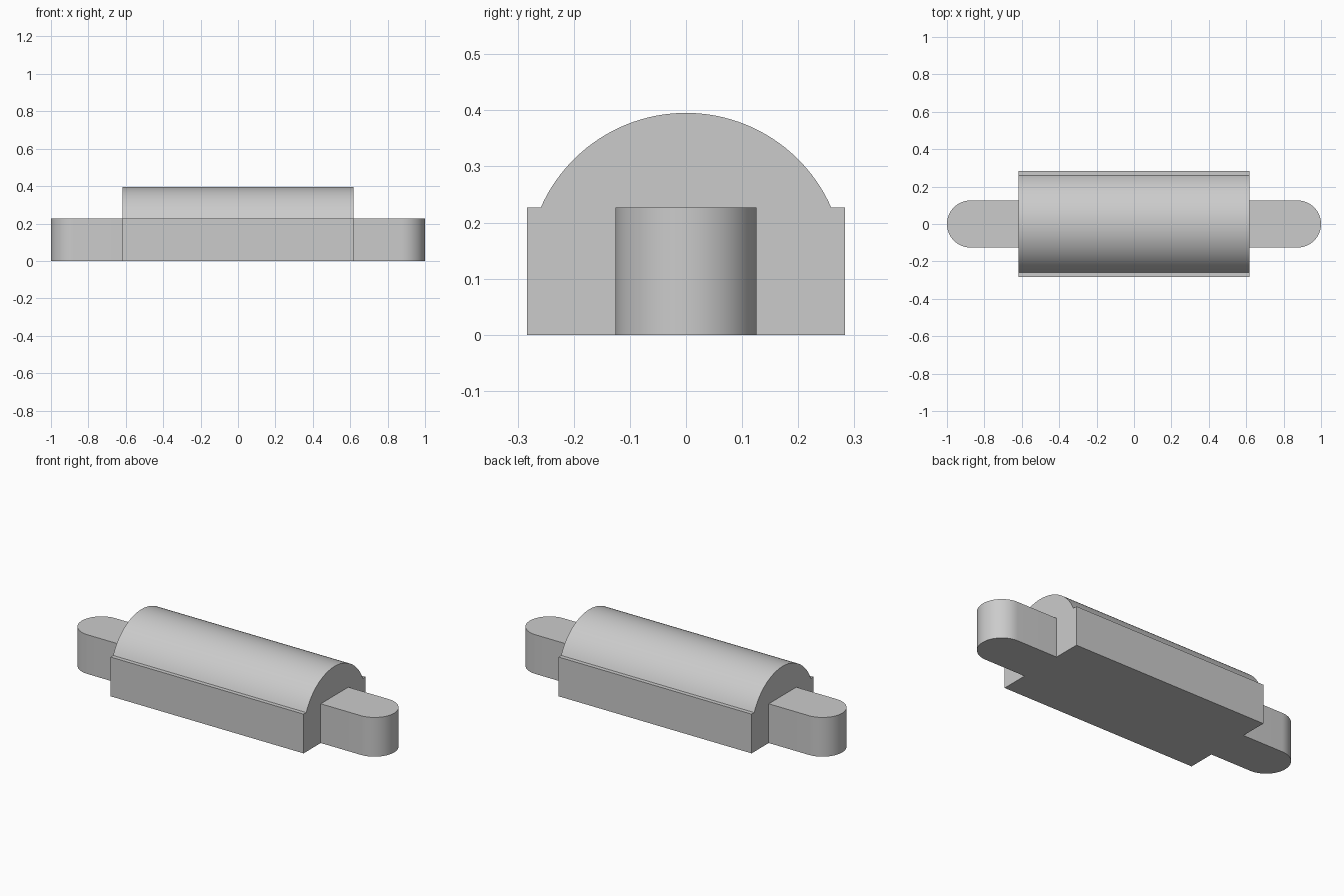
import bpy, bmesh
from math import asin, sin, cos, pi
from mathutils import Vector

cube = bpy.data.objects.get("Cube")
if cube:
    bpy.data.objects.remove(cube, do_unlink=True)

BODY_X = 0.618            # half length of the body
HALF_W = 0.283            # half width of the body, also the dome radius
DECK_Z = 0.227            # height of the base and of the end tabs
DOME_Z = DECK_Z / 2 - 0.001   # axis height of the dome
TAB_R = 0.126             # half width and end radius of the tabs

grey = bpy.data.materials.new("plain grey")
grey.use_nodes = True
colour = (0.6, 0.6, 0.6, 1)
grey.diffuse_color = colour
grey.node_tree.nodes["Principled BSDF"].inputs["Base Color"].default_value = colour


def arc(cx, cy, radius, start, end, steps):
    """Points along a circular arc, both ends included."""
    angles = [start + (end - start) * i / steps for i in range(steps + 1)]
    return [(cx + radius * cos(a), cy + radius * sin(a)) for a in angles]


def prism(name, points, direction):
    """Extrude a closed outline of 3D points along a direction."""
    bm = bmesh.new()
    face = bm.faces.new([bm.verts.new(p) for p in points])
    result = bmesh.ops.extrude_face_region(bm, geom=[face], use_keep_orig=True)
    moved = [g for g in result["geom"] if isinstance(g, bmesh.types.BMVert)]
    bmesh.ops.translate(bm, verts=moved, vec=Vector(direction))
    bmesh.ops.recalc_face_normals(bm, faces=bm.faces)
    mesh = bpy.data.meshes.new(name)
    bm.to_mesh(mesh)
    bm.free()
    mesh.materials.append(grey)
    obj = bpy.data.objects.new(name, mesh)
    bpy.context.collection.objects.link(obj)
    bpy.ops.object.select_all(action="DESELECT")
    obj.select_set(True)
    bpy.context.view_layer.objects.active = obj
    bpy.ops.object.shade_smooth_by_angle(angle=pi / 6)
    return obj


# Body: rectangular base with narrow ledges beside a domed top
rise = asin((DECK_Z - DOME_Z) / HALF_W)
profile = [(-HALF_W, DECK_Z), (-HALF_W, 0), (HALF_W, 0), (HALF_W, DECK_Z)]
profile += arc(0, DOME_Z, HALF_W, rise, pi - rise, 48)
prism("domed_body", [(-BODY_X, y, z) for y, z in profile], (2 * BODY_X, 0, 0))

# Round-ended tabs, one at each end
for name, side in (("left_tab", 1), ("right_tab", -1)):
    outline = [(BODY_X, TAB_R), (BODY_X, -TAB_R)]
    outline += arc(1 - TAB_R, 0, TAB_R, -pi / 2, pi / 2, 32)
    prism(name, [(side * x, y, 0) for x, y in outline], (0, 0, DECK_Z))
